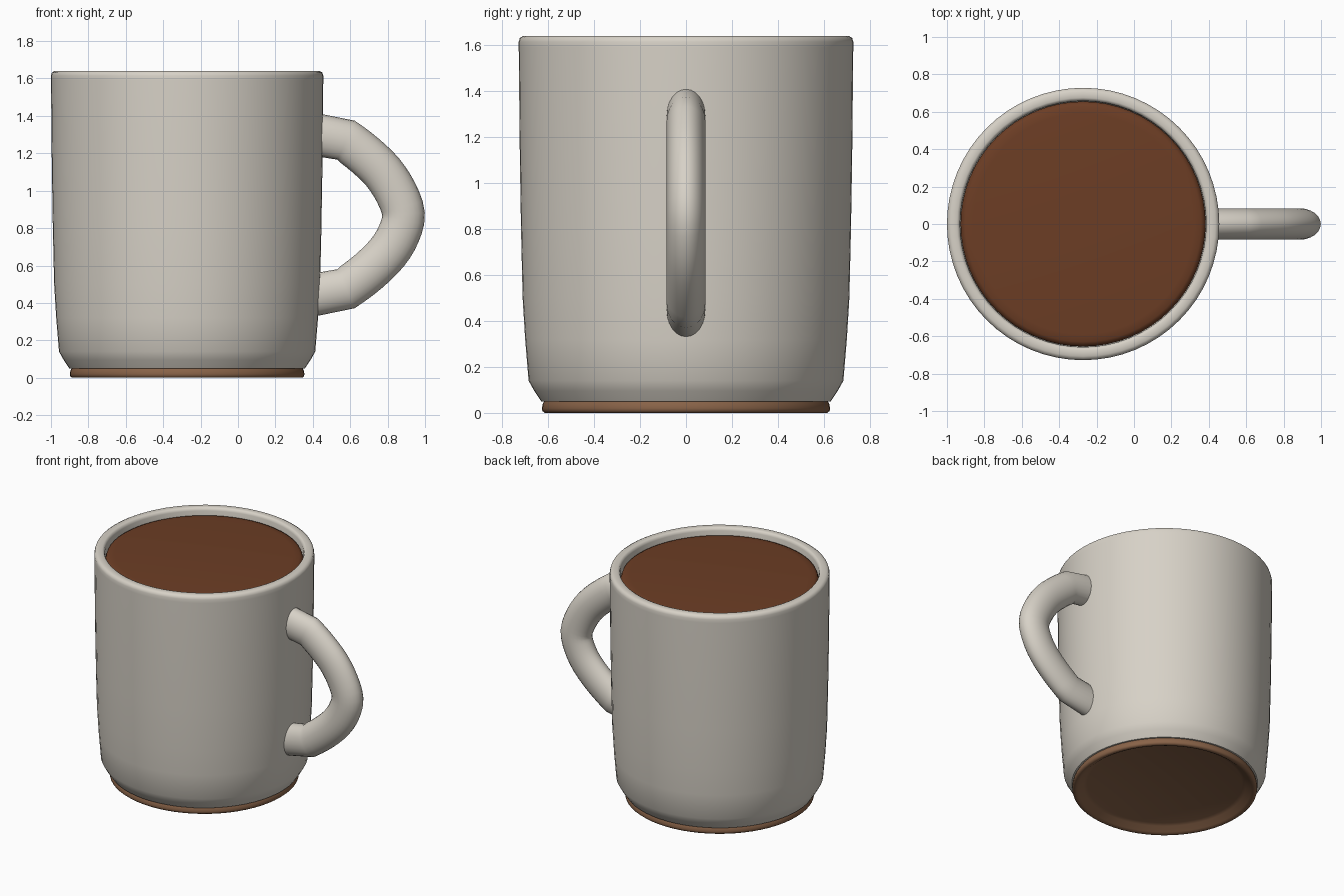
import bpy, bmesh, math
from mathutils import Vector

if "Cube" in bpy.data.objects:
    bpy.data.objects.remove(bpy.data.objects["Cube"])

CX = -0.272   # axis of the mug body
SEG = 64


def material(name, rgb):
    m = bpy.data.materials.new(name)
    m.diffuse_color = (*rgb, 1)
    m.use_nodes = True
    m.node_tree.nodes["Principled BSDF"].inputs["Base Color"].default_value = m.diffuse_color
    return m


glaze = material("warm grey glaze", (0.68, 0.64, 0.57))
clay = material("bare clay", (0.25, 0.125, 0.065))
coffee_brown = material("coffee brown", (0.15, 0.047, 0.018))


def add_object(name, bm, mat, angle):
    bmesh.ops.recalc_face_normals(bm, faces=bm.faces)
    mesh = bpy.data.meshes.new(name)
    bm.to_mesh(mesh)
    bm.free()
    mesh.materials.append(mat)
    ob = bpy.data.objects.new(name, mesh)
    bpy.context.collection.objects.link(ob)
    bpy.ops.object.select_all(action='DESELECT')
    ob.select_set(True)
    bpy.context.view_layer.objects.active = ob
    bpy.ops.object.shade_smooth_by_angle(angle=math.radians(angle))
    return ob


def lathe(name, profile, mat, angle=50):
    """Spin (radius, height) points around the mug axis; radius 0 closes a cap."""
    bm = bmesh.new()
    verts = [bm.verts.new((CX + r, 0, z)) for r, z in profile]
    edges = [bm.edges.new(pair) for pair in zip(verts, verts[1:])]
    bmesh.ops.spin(bm, geom=verts + edges, cent=(CX, 0, 0), axis=(0, 0, 1),
                   angle=math.tau, steps=SEG, use_merge=True)
    bmesh.ops.remove_doubles(bm, verts=bm.verts, dist=1e-4)
    return add_object(name, bm, mat, angle)


# Mug body: outer wall, rounded rim, inner wall and floor
lathe("mug_body", [(0, 0.055), (0.63, 0.05), (0.66, 0.095), (0.685, 0.14),
                   (0.70, 0.32), (0.711, 0.5), (0.718, 0.8), (0.723, 1.1),
                   (0.728, 1.59), (0.728, 1.615), (0.723, 1.632), (0.707, 1.641),
                   (0.675, 1.641), (0.664, 1.636), (0.658, 1.62),
                   (0.656, 1.5), (0.64, 0.5), (0.60, 0.14), (0, 0.12)], glaze)

# Unglazed foot with a shallow recess underneath
lathe("foot_ring", [(0, 0.045), (0.525, 0.045), (0.55, 0.035), (0.585, 0.008),
                    (0.60, 0.001), (0.615, 0.0), (0.625, 0.008), (0.627, 0.02),
                    (0.624, 0.038), (0.615, 0.055)], clay, 60)

# Coffee surface with a softly rounded edge
lathe("coffee", [(0, 1.603), (0.59, 1.603), (0.63, 1.599), (0.648, 1.59),
                 (0.655, 1.57)], coffee_brown, 80)


def spline(points, steps):
    """Smooth curve through the points."""
    pts = [points[0] * 2 - points[1]] + points + [points[-1] * 2 - points[-2]]
    out = []
    for p0, p1, p2, p3 in zip(pts, pts[1:], pts[2:], pts[3:]):
        for k in range(steps):
            t = k / steps
            out.append(0.5 * (2 * p1 + (p2 - p0) * t + (2 * p0 - 5 * p1 + 4 * p2 - p3) * t * t
                              + (3 * p1 - p0 - 3 * p2 + p3) * t ** 3))
    return out + [points[-1]]


# Handle: oval tube swept along a path with short straight stubs at the wall
bend = [Vector((x, 0, z)) for x, z in
        [(0.578, 1.27), (0.68, 1.19), (0.773, 1.10), (0.845, 0.99), (0.885, 0.875),
         (0.86, 0.77), (0.80, 0.67), (0.70, 0.57), (0.578, 0.476)]]
path = [Vector((0.40, 0, 1.303))] + spline(bend, 3) + [Vector((0.39, 0, 0.44))]
bm = bmesh.new()
rings = []
for i, p in enumerate(path):
    before = (p - path[max(i - 1, 0)]).normalized()
    after = (path[min(i + 1, len(path) - 1)] - p).normalized()
    t = (before + after).normalized()
    side = Vector((-t.z, 0, t.x))
    rings.append([bm.verts.new(p + side * 0.114 * math.cos(a) + Vector((0, 0.084 * math.sin(a), 0)))
                  for a in (math.tau * k / 24 for k in range(24))])
for a, b in zip(rings, rings[1:]):
    for k in range(24):
        n = (k + 1) % 24
        bm.faces.new((a[k], a[n], b[n], b[k]))
bm.faces.new(rings[0])
bm.faces.new(rings[-1])
add_object("handle", bm, glaze, 40)
